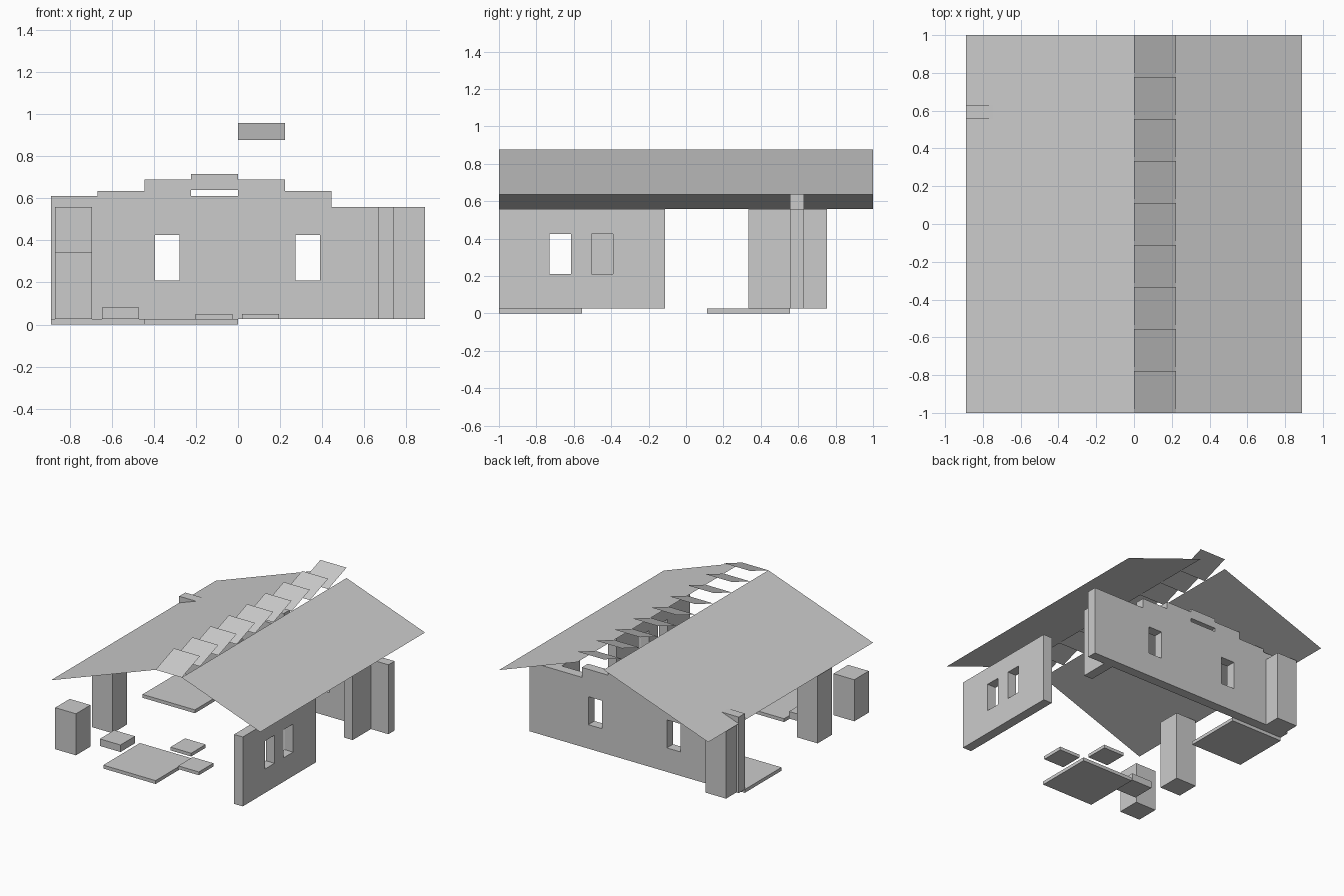
import bpy, bmesh

if "Cube" in bpy.data.objects:
    bpy.data.objects.remove(bpy.data.objects["Cube"])

U = 2 / 9            # plan module
P = 0.088            # half width of a square post
BASE = 0.026         # top of the ground slabs
WALL_TOP = 0.559

grey = bpy.data.materials.new("plain_grey")
grey.diffuse_color = (0.6, 0.6, 0.6, 1)
grey.use_nodes = True
grey.node_tree.nodes["Principled BSDF"].inputs["Base Color"].default_value = grey.diffuse_color


def finish(name, bm):
    bmesh.ops.recalc_face_normals(bm, faces=bm.faces)
    mesh = bpy.data.meshes.new(name)
    bm.to_mesh(mesh)
    bm.free()
    mesh.materials.append(grey)
    ob = bpy.data.objects.new(name, mesh)
    bpy.context.collection.objects.link(ob)
    return ob


def box(name, x, y, z):
    bm = bmesh.new()
    bmesh.ops.create_cube(bm, size=1)
    for v in bm.verts:
        v.co = [r[0] + (c + 0.5) * (r[1] - r[0]) for r, c in zip((x, y, z), v.co)]
    return finish(name, bm)


def post(name, cx, cy, z0, z1):
    return box(name, (cx - P, cx + P), (cy - P, cy + P), (z0, z1))


def sheet(name, quads):
    bm = bmesh.new()
    for q in quads:
        bm.faces.new([bm.verts.new(p) for p in q])
    mesh_ob = finish(name, bm)
    # sheets face upward
    for poly in mesh_ob.data.polygons:
        if poly.normal.z < 0:
            poly.flip()
    return mesh_ob


def cut(ob, name, x, y, z):
    cutter = box(name, x, y, z)
    cutter.hide_render = True
    cutter.display_type = 'WIRE'
    mod = ob.modifiers.new(name, 'BOOLEAN')
    mod.operation = 'DIFFERENCE'
    mod.solver = 'EXACT'
    mod.object = cutter


# Back wall with a stepped top
tops = [0.61, 0.635, 0.69, 0.715, 0.69, 0.635, WALL_TOP, WALL_TOP]
outline = [(4 * U, BASE), (-4 * U, BASE)]
for i, z in enumerate(tops):
    x = (i - 4) * U
    if i == 0 or tops[i - 1] != z:
        outline.append((x, z))
    if i == 7 or tops[i + 1] != z:
        outline.append((x + U, z))
bm = bmesh.new()
face = bm.faces.new([bm.verts.new((x, 2.5 * U, z)) for x, z in outline])
res = bmesh.ops.extrude_face_region(bm, geom=[face])
for v in res["geom"]:
    if isinstance(v, bmesh.types.BMVert):
        v.co.y += U / 3
back_wall = finish("back_wall", bm)
for cx in (-0.337, 0.331):
    cut(back_wall, "back_window_cutter", (cx - 0.058, cx + 0.058), (0.4, 0.8), (0.21, 0.425))
cut(back_wall, "vent_slot_cutter", (-U, 0), (0.4, 0.8), (0.612, 0.639))

# Right side wall in two lengths
right_wall = box("right_wall_front", (3 * U, 3 * U + U / 3), (-1, -U / 2), (BASE, WALL_TOP))
for cy in (-0.672, -0.447):
    cut(right_wall, "side_window_cutter", (0.5, 0.9), (cy - 0.057, cy + 0.057), (0.21, 0.425))
box("right_wall_back", (3 * U, 3 * U + U / 3), (1.5 * U, 2.5 * U), (BASE, WALL_TOP))

# Posts along the left side
for cy, top in ((-4 * U, 0.345), (-2 * U, WALL_TOP), (3 * U, WALL_TOP)):
    post("left_post", -0.781, cy, BASE, top)

# Ground slabs and low blocks
box("front_slab", (-2 * U, 0), (-1, -2.5 * U), (0, BASE))
box("back_slab", (-4 * U, -2 * U), (U / 2, 2.5 * U), (0, BASE))
post("low_block", -0.558, -3 * U, BASE, 0.08)
post("low_tile", -0.113, -2 * U, BASE, 0.051)
post("low_tile", 0.108, -3 * U, BASE, 0.051)

# Roof sheets
RIDGE = 0.877
for name, xa, za, xb, zb in (("left_roof", -4 * U, 0.559, 0, RIDGE),
                             ("right_roof", U, RIDGE, 4 * U, 0.637)):
    sheet(name, [[(xa, -1, za), (xb, -1, zb), (xb, 1, zb), (xa, 1, za)]])

# Tilted louvres over the ridge gap
louvres = []
for i in range(9):
    y = -1 + i * U
    louvres.append([(0, y, RIDGE), (U, y, RIDGE), (U, y + U, 0.957), (0, y + U, 0.957)])
sheet("ridge_louvres", louvres)
